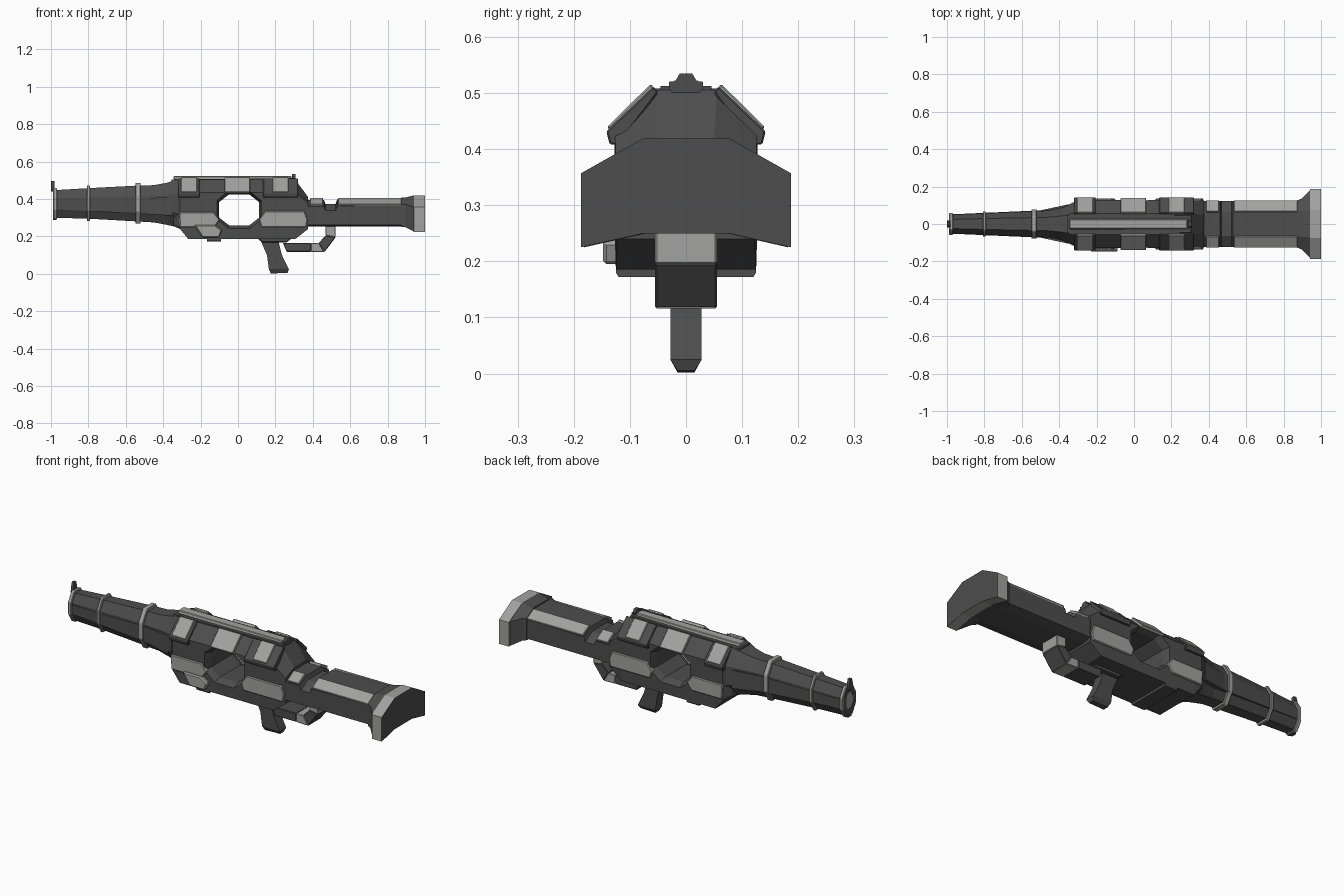
import bpy, bmesh, math
from mathutils import Vector

cube = bpy.data.objects.get("Cube")
if cube:
    bpy.data.objects.remove(cube, do_unlink=True)

def material(name, rgb):
    m = bpy.data.materials.new(name)
    m.use_nodes = True
    m.diffuse_color = (*rgb, 1)
    m.node_tree.nodes["Principled BSDF"].inputs["Base Color"].default_value = (*rgb, 1)
    return m

DARK = material("dark gunmetal", (0.075, 0.075, 0.075))
LIGHT = material("light grey", (0.36, 0.36, 0.35))

def skin(name, rings, mat, bevel=0.0):
    """Join matching rings of points into a closed solid."""
    bm = bmesh.new()
    loops = [[bm.verts.new(p) for p in ring] for ring in rings]
    n = len(loops[0])
    for a, b in zip(loops, loops[1:]):
        for i in range(n):
            j = (i + 1) % n
            bm.faces.new((a[i], a[j], b[j], b[i]))
    bm.faces.new(loops[0])
    bm.faces.new(loops[-1])
    bmesh.ops.recalc_face_normals(bm, faces=bm.faces)
    me = bpy.data.meshes.new(name)
    bm.to_mesh(me)
    bm.free()
    ob = bpy.data.objects.new(name, me)
    bpy.context.collection.objects.link(ob)
    me.materials.append(mat)
    if bevel:
        mod = ob.modifiers.new("edge", 'BEVEL')
        mod.width, mod.segments = bevel, 1
    return ob

def loft_x(name, sections, mat, bevel=0.0):
    """Sections are (x, half profile of (y, z) from top to bottom)."""
    rings = [[(x, y, z) for y, z in half] + [(x, -y, z) for y, z in reversed(half)]
             for x, half in sections]
    return skin(name, rings, mat, bevel)

def side_prism(name, outline, y0, y1, mat, bevel=0.0):
    return skin(name, [[(x, y, z) for x, z in outline] for y in (y0, y1)], mat, bevel)

def slant_plate(name, x0, x1, quad, side, mat, bevel=0.003):
    return skin(name, [[(x, side * y, z) for y, z in quad] for x in (x0, x1)], mat, bevel)

def cut_octagon(w, lo, hi, c=0.3):
    """Half profile of a chamfered box."""
    d = (hi - lo) * c
    return [(w * 0.5, hi), (w, hi - d), (w, lo + d), (w * 0.5, lo)]

# Main body
full = [(0.055, 0.505), (0.127, 0.435), (0.127, 0.25), (0.125, 0.185)]
body = loft_x("body", [
    (-0.345, [(0.045, 0.49), (0.085, 0.43), (0.085, 0.27), (0.07, 0.255)]),
    (-0.31, [(0.055, 0.505), (0.127, 0.435), (0.127, 0.25), (0.122, 0.24)]),
    (-0.265, full), (0.305, full),
    (0.375, [(0.05, 0.41), (0.125, 0.38), (0.125, 0.25), (0.122, 0.24)])], DARK)

# Flared octagonal opening through the body
rings = []
for y, rx, rz in ((-0.16, 0.13, 0.112), (-0.09, 0.107, 0.083),
                  (0.09, 0.107, 0.083), (0.16, 0.13, 0.112)):
    t = 0.5
    oct_pts = [(1, t), (t, 1), (-t, 1), (-1, t), (-1, -t), (-t, -1), (t, -1), (1, -t)]
    rings.append([(0.006 + rx * a, y, 0.342 + rz * b) for a, b in oct_pts])
cutter = skin("opening_cutter", rings, DARK)
cutter.hide_render = True
cutter.hide_viewport = True
mod = body.modifiers.new("opening", 'BOOLEAN')
mod.object, mod.operation, mod.solver = cutter, 'DIFFERENCE', 'EXACT'

# Panels on both sides
upper = [(0.063, 0.516), (0.141, 0.439), (0.127, 0.428), (0.05, 0.502)]
frame = [(0.058, 0.512), (0.142, 0.432), (0.136, 0.408), (0.12, 0.408), (0.05, 0.50)]
stock_quad = [(0.068, 0.407), (0.128, 0.373), (0.12, 0.36), (0.06, 0.39)]
for side, tag in ((1, "left"), (-1, "right")):
    for part, a, b in (("front", -0.305, -0.22), ("middle", -0.072, 0.065), ("rear", 0.185, 0.27)):
        slant_plate(f"{tag}_{part}_upper_panel", a, b, upper, side, LIGHT)
        if part != "middle":
            grow = 0.05 if part == "rear" else 0.015
            slant_plate(f"{tag}_{part}_panel_frame", a - grow, b + grow, frame, side, DARK)
    rear = [(0.125, 0.25), (0.365, 0.25), (0.372, 0.29), (0.355, 0.335), (0.145, 0.335), (0.112, 0.29)]
    side_prism(f"{tag}_rear_lower_panel", rear, side * 0.11, side * 0.135, LIGHT, 0.004)
    lower = [(-0.31, 0.25), (-0.125, 0.25), (-0.098, 0.29), (-0.13, 0.33), (-0.315, 0.33)]
    side_prism(f"{tag}_front_lower_panel", lower, side * 0.11, side * 0.135, LIGHT, 0.004)
    for part, a, b in (("front", 0.385, 0.455), ("rear", 0.535, 0.875)):
        slant_plate(f"{tag}_{part}_stock_panel", a, b, stock_quad, side, LIGHT)
side_prism("right_panel_leg", [(-0.235, 0.262), (-0.19, 0.195), (-0.1, 0.195), (-0.085, 0.235), (-0.125, 0.262)],
           -0.11, -0.148, LIGHT, 0.006)

# Top rail and rear sight
loft_x("rail_base", [(-0.355, [(0.045, 0.505), (0.05, 0.485)]), (0.305, [(0.045, 0.512), (0.05, 0.495)])], DARK)
loft_x("rail_top", [(x, [(0.024, 0.522), (0.029, 0.505)]) for x in (-0.345, 0.285)], LIGHT, 0.003)
loft_x("rear_sight", [(x, [(0.011, 0.535), (0.019, 0.521), (0.03, 0.52), (0.03, 0.508), (0.024, 0.5)])
                      for x in (0.288, 0.308)], DARK)

# Barrel, with a bored muzzle
barrel = loft_x("barrel", [
    (-0.93, cut_octagon(0.02, 0.35, 0.4)),
    (-0.99, cut_octagon(0.03, 0.33, 0.42)),
    (-0.99, cut_octagon(0.048, 0.30, 0.447)),
    (-0.80, cut_octagon(0.058, 0.295, 0.458)),
    (-0.535, cut_octagon(0.068, 0.28, 0.472)),
    (-0.45, cut_octagon(0.073, 0.275, 0.474)),
    (-0.38, cut_octagon(0.088, 0.262, 0.487)),
    (-0.32, cut_octagon(0.118, 0.248, 0.508))], DARK)
for side, tag in ((1, "left"), (-1, "right")):
    rib = [[(x, side * w, hi), (x, side * w, lo), (x, side * 0.03, lo), (x, side * 0.03, hi)]
           for x, w, lo, hi in ((-0.97, 0.052, 0.345, 0.395), (-0.5, 0.073, 0.32, 0.405), (-0.35, 0.105, 0.31, 0.41))]
    skin(f"{tag}_barrel_rib", rib, DARK)

# Barrel rings and front sight
for name, x, half, w, lo, hi in (("muzzle_ring", -0.978, 0.01, 0.058, 0.292, 0.458),
                                 ("middle_ring", -0.80, 0.008, 0.067, 0.282, 0.472),
                                 ("rear_ring", -0.535, 0.014, 0.078, 0.268, 0.486)):
    loft_x(name, [(x + s * half, cut_octagon(w, lo, hi)) for s in (-1, 1)], LIGHT, 0.003)
loft_x("front_sight", [(x, [(0.008, 0.497), (0.014, 0.475), (0.02, 0.44)]) for x in (-1.0, -0.982)], DARK, 0.002)
loft_x("muzzle_foot", [(x, [(0.02, 0.31), (0.014, 0.287)]) for x in (-0.99, -0.97)], DARK)

# Stock with a notch, flaring into the butt
def stock(top):
    return [(0.065, top), (0.124, top - 0.035), (0.124, 0.262), (0.07, 0.252)]
loft_x("stock", [(0.35, stock(0.395)), (0.46, stock(0.395)), (0.468, stock(0.373)),
                 (0.522, stock(0.373)), (0.53, stock(0.398)), (0.88, stock(0.402))], DARK)
butt_shape = [(0.075, 0.42), (0.187, 0.357), (0.187, 0.225), (0.075, 0.25)]
loft_x("butt_collar", [(0.875, [(0.067, 0.408), (0.127, 0.372), (0.127, 0.255), (0.07, 0.25)]),
                       (0.895, [(0.067, 0.408), (0.135, 0.372), (0.135, 0.25), (0.07, 0.25)]),
                       (0.942, [(y * 0.97, z) for y, z in butt_shape])], DARK)
butt = loft_x("butt", [(0.94, butt_shape), (1.0, butt_shape)], LIGHT)
butt.data.materials.append(DARK)
for f in butt.data.polygons:
    f.material_index = int(f.normal.x > 0.9)

# Underside plate, trigger housing and grip
loft_x("underside_plate", [(x, [(0.125, 0.2), (0.125, 0.18), (0.12, 0.172)]) for x in (-0.165, -0.09)], DARK)
side_prism("grip_housing", [(0.09, 0.2), (0.30, 0.2), (0.26, 0.168), (0.13, 0.168)], -0.05, 0.05, DARK, 0.004)
grip = [[(0.12, 0.18), (0.215, 0.18)], [(0.155, 0.1), (0.235, 0.1)],
        [(0.165, 0.025), (0.272, 0.025)], [(0.175, 0.002), (0.265, 0.005)]]
skin("grip", [[(a[0], -w, a[1]), (b[0], -w, b[1]), (b[0], w, b[1]), (a[0], w, a[1])]
              for (a, b), w in zip(grip, (0.028, 0.028, 0.028, 0.015))], DARK)

# Angled hand brace that rises into the stock
path = [((0.24, 0.165), (0.26, 0.118)), ((0.39, 0.165), (0.39, 0.118)),
        ((0.432, 0.165), (0.462, 0.116)), ((0.468, 0.205), (0.522, 0.195)), ((0.468, 0.26), (0.522, 0.26))]
for i, name in enumerate(("brace_bar", "brace_bar_tip", "brace_bend", "brace_riser")):
    (a, b), (c, d) = path[i], path[i + 1]
    side_prism(name, [a, c, d, b], -0.055, 0.055, LIGHT if i % 2 else DARK, 0.003)
